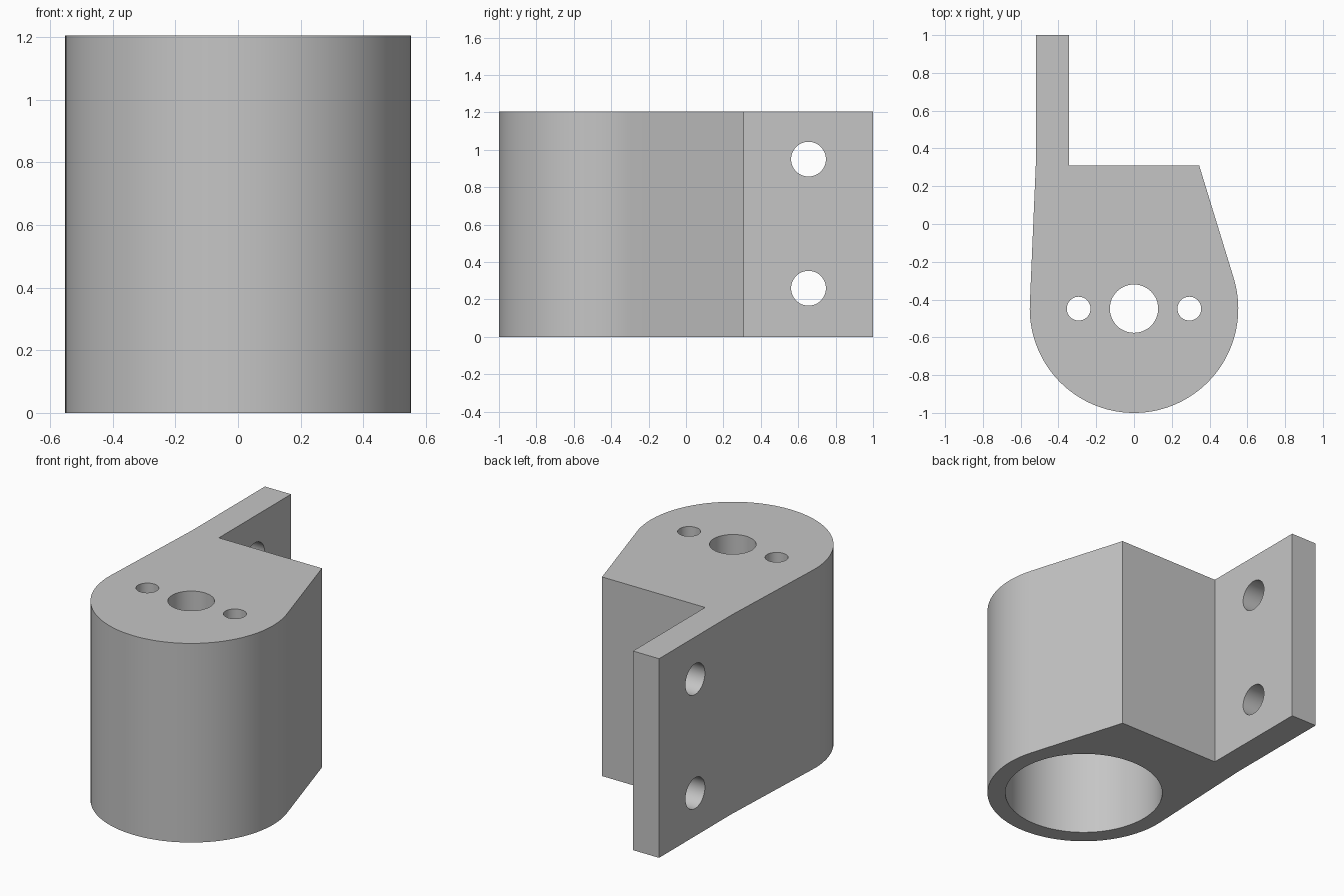
import bpy, bmesh, math
from mathutils import Vector, Matrix

cube = bpy.data.objects.get("Cube")
if cube:
    bpy.data.objects.remove(cube, do_unlink=True)

HEIGHT = 1.205
TOP_WALL = 0.17
RADIUS = 0.552
AXIS = Vector((0, RADIUS - 1))
BACK = 0.31              # rear face of the housing
PLATE = (-0.52, -0.345)  # plate thickness along x

grey = bpy.data.materials.new("light grey")
grey.use_nodes = True
colour = (0.56, 0.56, 0.56, 1)
grey.diffuse_color = colour
grey.node_tree.nodes["Principled BSDF"].inputs["Base Color"].default_value = colour


def add_object(name, bm):
    bmesh.ops.recalc_face_normals(bm, faces=bm.faces)
    mesh = bpy.data.meshes.new(name)
    bm.to_mesh(mesh)
    bm.free()
    mesh.materials.append(grey)
    obj = bpy.data.objects.new(name, mesh)
    bpy.context.collection.objects.link(obj)
    return obj


def tangent_angle(corner, side):
    """Angle on the round front where a line from the corner touches it."""
    d = Vector(corner) - AXIS
    return math.atan2(d.y, d.x) + side * math.acos(RADIUS / d.length)


def cut(target, radius, depth, location, rotation=None, segments=48):
    """Subtract a cylinder from the target."""
    bm = bmesh.new()
    matrix = Matrix.Translation(location) @ (rotation or Matrix())
    bmesh.ops.create_cone(bm, cap_ends=True, segments=segments, radius1=radius,
                          radius2=radius, depth=depth, matrix=matrix)
    cutter = add_object("cutter", bm)
    cutter.hide_render = True
    mod = target.modifiers.new("hole", 'BOOLEAN')
    mod.operation = 'DIFFERENCE'
    mod.solver = 'EXACT'
    mod.object = cutter
    bpy.context.view_layer.objects.active = target
    bpy.ops.object.modifier_apply(modifier=mod.name)
    bpy.data.objects.remove(cutter, do_unlink=True)


# Bracket outline: round front, tapering sides, mounting plate at the back
left_corner, right_corner = (PLATE[0], BACK), (0.345, BACK)
start = tangent_angle(left_corner, 1)
end = tangent_angle(right_corner, -1) + math.tau
STEPS = 72
outline = [left_corner]
for i in range(STEPS + 1):
    a = start + (end - start) * i / STEPS
    outline.append((AXIS.x + RADIUS * math.cos(a), AXIS.y + RADIUS * math.sin(a)))
outline += [right_corner, (PLATE[1], BACK), (PLATE[1], 1), (PLATE[0], 1)]

bm = bmesh.new()
base = bm.faces.new([bm.verts.new((x, y, 0)) for x, y in outline])
extruded = bmesh.ops.extrude_face_region(bm, geom=[base])["geom"]
bmesh.ops.translate(bm, vec=(0, 0, HEIGHT),
                    verts=[v for v in extruded if isinstance(v, bmesh.types.BMVert)])
bracket = add_object("motor_bracket", bm)

# Large bore open at the bottom, leaving a top wall
bore_top = HEIGHT - TOP_WALL
cut(bracket, 0.45, bore_top + 0.2, (0, AXIS.y, (bore_top - 0.2) / 2), segments=96)

# Shaft hole and two fixing holes through the top wall
for x, radius in ((0, 0.128), (-0.293, 0.063), (0.293, 0.063)):
    cut(bracket, radius, 0.5, (x, AXIS.y, HEIGHT))

# Screw holes through the mounting plate
sideways = Matrix.Rotation(math.pi / 2, 4, 'Y')
for z in (0.26, 0.95):
    cut(bracket, 0.093, 0.5, (sum(PLATE) / 2, 0.655, z), sideways)

# Smooth curved walls, crisp edges
bpy.ops.object.select_all(action='DESELECT')
bracket.select_set(True)
bpy.context.view_layer.objects.active = bracket
bpy.ops.object.shade_smooth_by_angle(angle=math.radians(30))
